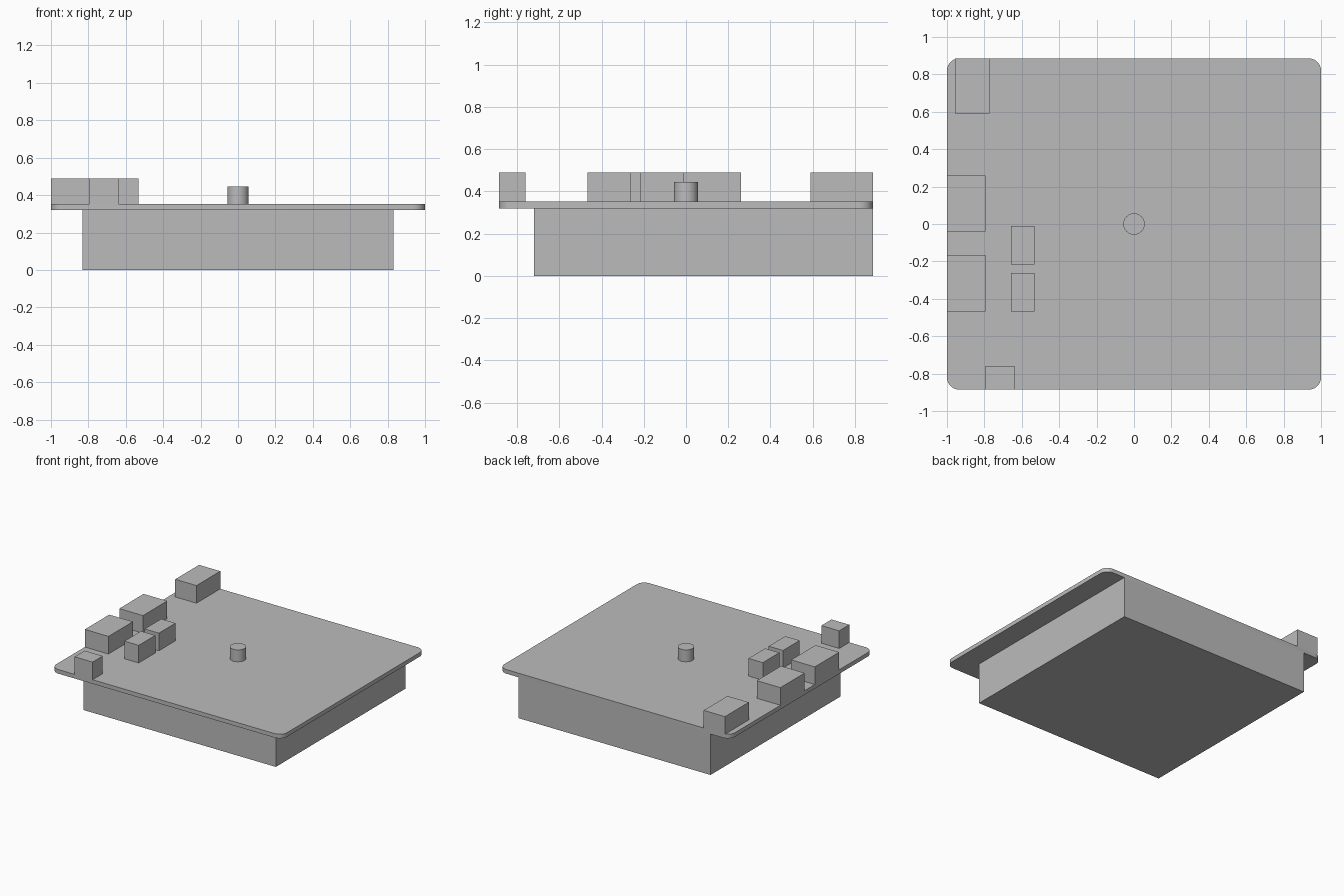
import bpy, bmesh, math

if "Cube" in bpy.data.objects:
    bpy.data.objects.remove(bpy.data.objects["Cube"])

grey = bpy.data.materials.new("plain_grey")
grey.diffuse_color = (0.5, 0.5, 0.5, 1)
grey.use_nodes = True
grey.node_tree.nodes["Principled BSDF"].inputs["Base Color"].default_value = grey.diffuse_color


def add_object(name, bm, smooth=False):
    bmesh.ops.recalc_face_normals(bm, faces=bm.faces)
    mesh = bpy.data.meshes.new(name)
    bm.to_mesh(mesh)
    bm.free()
    mesh.materials.append(grey)
    obj = bpy.data.objects.new(name, mesh)
    bpy.context.collection.objects.link(obj)
    if smooth:
        bpy.ops.object.select_all(action='DESELECT')
        obj.select_set(True)
        bpy.context.view_layer.objects.active = obj
        bpy.ops.object.shade_smooth_by_angle(angle=math.radians(30))
    return obj


def box(name, x0, x1, y0, y1, z0, z1, corner=0):
    """Box from its limits, with optional rounded vertical corners."""
    bm = bmesh.new()
    bmesh.ops.create_cube(bm, size=1)
    for v in bm.verts:
        v.co.x = x0 if v.co.x < 0 else x1
        v.co.y = y0 if v.co.y < 0 else y1
        v.co.z = z0 if v.co.z < 0 else z1
    if corner:
        upright = [e for e in bm.edges
                   if abs(e.verts[0].co.z - e.verts[1].co.z) > 1e-4]
        bmesh.ops.bevel(bm, geom=upright, offset=corner, segments=10,
                        profile=0.5, affect='EDGES')
    return add_object(name, bm, smooth=corner > 0)


BODY_TOP, PLATE_TOP, BLOCK_TOP = 0.32, 0.352, 0.49

# Main body, flush with the plate at the back
box("body", -0.832, 0.832, -0.72, 0.885, 0, BODY_TOP)

# Overhanging top plate
box("top_plate", -1, 1, -0.885, 0.885, BODY_TOP, PLATE_TOP, corner=0.065)

# Blocks along the left side: x0, x1, y0, y1
blocks = {
    "back_block": (-0.957, -0.773, 0.59, 0.885),
    "left_block_rear": (-1, -0.795, -0.04, 0.26),
    "left_block_front": (-1, -0.795, -0.467, -0.165),
    "inner_block_rear": (-0.657, -0.533, -0.217, -0.012),
    "inner_block_front": (-0.657, -0.533, -0.467, -0.262),
    "front_block": (-0.795, -0.64, -0.885, -0.76),
}
for name, limits in blocks.items():
    box(name, *limits, PLATE_TOP, BLOCK_TOP)

# Round centre peg
bm = bmesh.new()
bmesh.ops.create_cone(bm, cap_ends=True, segments=48, radius1=0.057,
                      radius2=0.057, depth=0.445 - PLATE_TOP)
bmesh.ops.translate(bm, verts=bm.verts, vec=(0, 0, (0.445 + PLATE_TOP) / 2))
add_object("centre_peg", bm, smooth=True)
